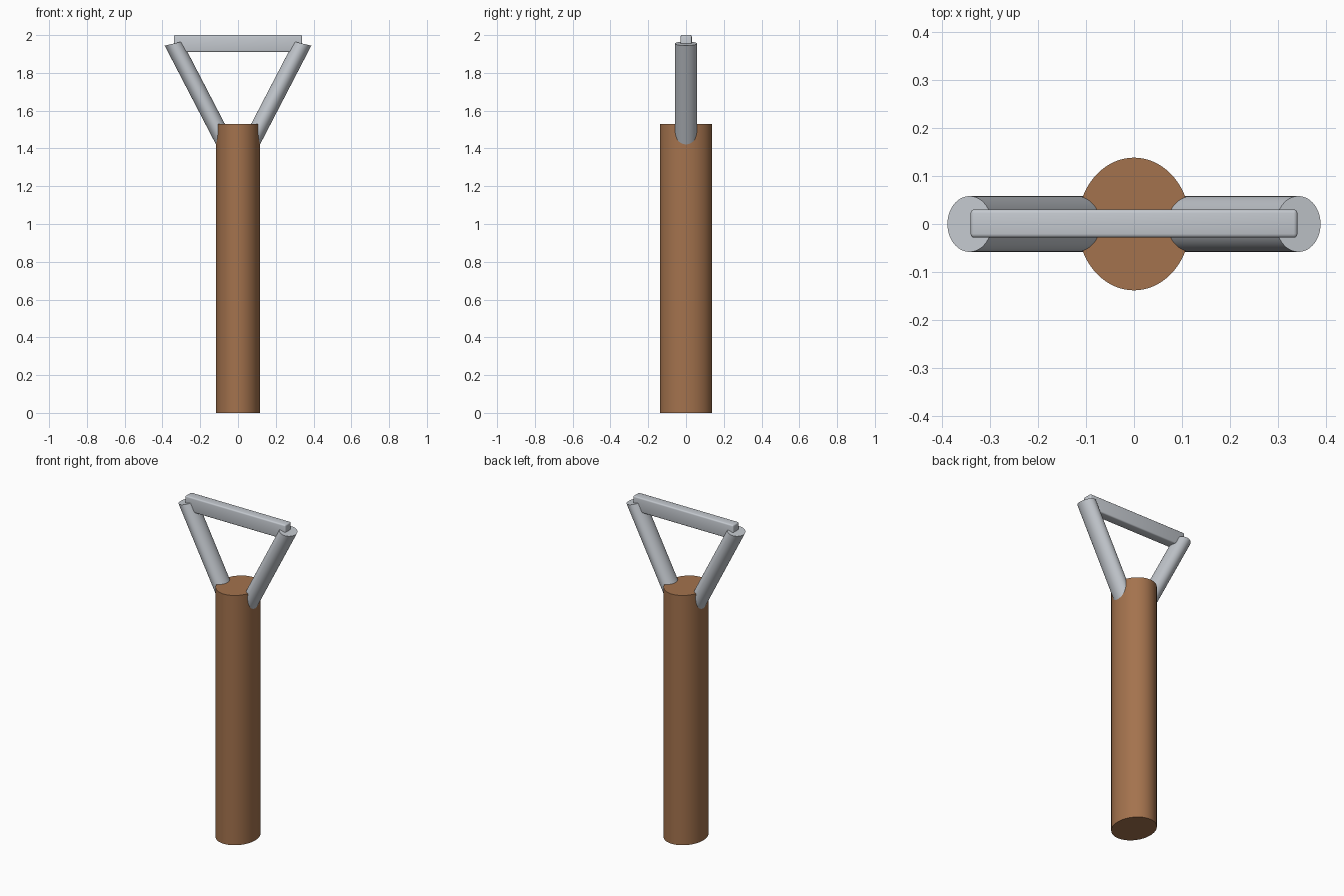
import bpy, bmesh, math
from mathutils import Vector

if "Cube" in bpy.data.objects:
    bpy.data.objects.remove(bpy.data.objects["Cube"])


def material(name, rgb):
    m = bpy.data.materials.new(name)
    m.diffuse_color = (*rgb, 1)
    m.use_nodes = True
    m.node_tree.nodes["Principled BSDF"].inputs["Base Color"].default_value = m.diffuse_color
    return m


wood = material("brown wood", (0.37, 0.17, 0.075))
metal = material("grey metal", (0.55, 0.58, 0.62))


def finish(name, bm, mat):
    bmesh.ops.recalc_face_normals(bm, faces=bm.faces)
    me = bpy.data.meshes.new(name)
    bm.to_mesh(me)
    bm.free()
    me.materials.append(mat)
    ob = bpy.data.objects.new(name, me)
    bpy.context.collection.objects.link(ob)
    bpy.ops.object.select_all(action='DESELECT')
    ob.select_set(True)
    bpy.context.view_layer.objects.active = ob
    bpy.ops.object.shade_smooth_by_angle(angle=math.radians(35))
    return ob


def rod(name, bottom, top, u, v, mat, n=64):
    """Elliptical rod: the same ring, spanned by u and v, at both ends."""
    bm = bmesh.new()
    rings = []
    for c in (bottom, top):
        rings.append([bm.verts.new(Vector(c)
                                   + Vector(u) * math.cos(2 * math.pi * i / n)
                                   + Vector(v) * math.sin(2 * math.pi * i / n))
                      for i in range(n)])
    a, b = rings
    for i in range(n):
        j = (i + 1) % n
        bm.faces.new((a[i], a[j], b[j], b[i]))
    bm.faces.new(a)
    bm.faces.new(b)
    return finish(name, bm, mat)


# Oval wooden handle
rod("handle", (0, 0, 0), (0, 0, 1.53), (0.117, 0, 0), (0, 0.138, 0), wood)

# Two splayed arms of the fork, their lower ends buried in the handle
for side, s in (("left", -1), ("right", 1)):
    rod(side + "_arm", (s * 0.054, 0, 1.40), (s * 0.342, 0, 1.955),
        (s * 0.046, 0, -0.011), (0, 0.058, 0), metal)

# Cross bar with softened edges
bm = bmesh.new()
bmesh.ops.create_cube(bm, size=1)
for vert in bm.verts:
    vert.co = (vert.co.x * 0.68, vert.co.y * 0.059 + 0.001, vert.co.z * 0.09 + 1.955)
bmesh.ops.bevel(bm, geom=bm.edges[:], offset=0.008, segments=3,
                profile=0.5, affect='EDGES')
finish("cross_bar", bm, metal)
